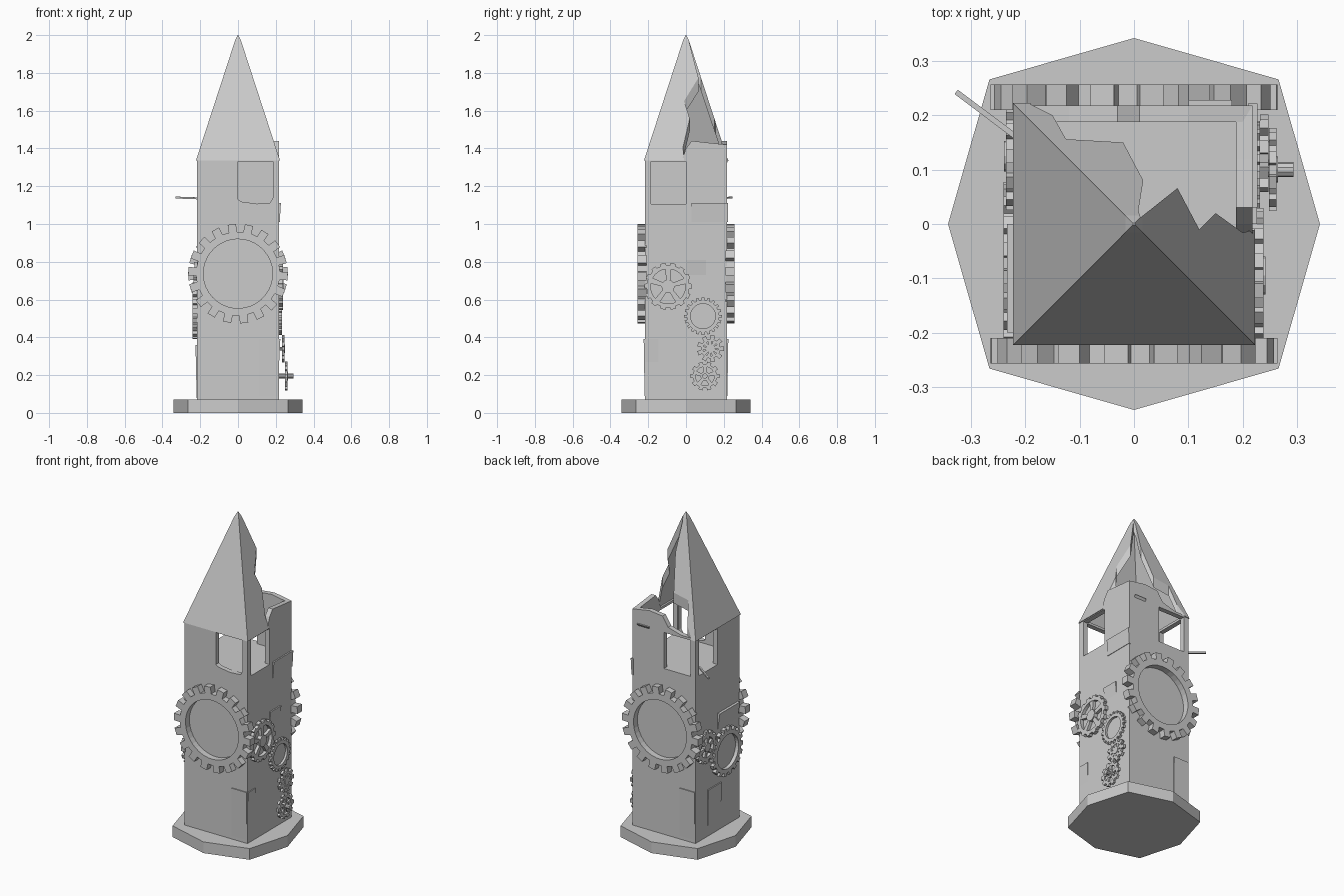
import bpy, bmesh, math
from mathutils import Matrix, Vector

if "Cube" in bpy.data.objects:
    bpy.data.objects.remove(bpy.data.objects["Cube"])

TAU = math.tau


def side(k):
    """Maps wall coordinates (u along, v up, w outward); 0 front, 1 right, 2 back, 3 left."""
    return Matrix.Rotation(k * TAU / 4, 4, 'Z') @ Matrix.Rotation(TAU / 4, 4, 'X')


def finish(bm, name, mat=Matrix()):
    bmesh.ops.transform(bm, matrix=mat, verts=bm.verts)
    bmesh.ops.recalc_face_normals(bm, faces=bm.faces)
    me = bpy.data.meshes.new(name)
    bm.to_mesh(me)
    bm.free()
    ob = bpy.data.objects.new(name, me)
    bpy.context.collection.objects.link(ob)
    return ob


def add_loft(bm, loops, closed=False):
    """Skins a list of equal point loops, capping the ends unless closed."""
    rings = [[bm.verts.new(p) for p in loop] for loop in loops]
    pairs = list(zip(rings, rings[1:])) + ([(rings[-1], rings[0])] if closed else [])
    for a, b in pairs:
        n = len(a)
        for i in range(n):
            j = (i + 1) % n
            bm.faces.new((a[i], a[j], b[j], b[i]))
    if not closed:
        bm.faces.new(rings[0][::-1])
        bm.faces.new(rings[-1])


def prism(name, pts, w0, w1, mat=Matrix()):
    bm = bmesh.new()
    add_loft(bm, [[(x, y, w) for x, y in pts] for w in (w0, w1)])
    return finish(bm, name, mat)


def circle(r, n, phase=0.0):
    return [(r * math.cos(TAU * i / n + phase), r * math.sin(TAU * i / n + phase)) for i in range(n)]


def gear(name, k, u, v, R, root, inner, teeth, w0, w1, spokes=0, hub=0.0, hub_w=0.0, phase=0.0):
    bm = bmesh.new()
    outer, hole = [], []
    for i in range(teeth):
        for f, r in ((-0.28, root), (-0.24, R), (0.24, R), (0.28, root)):
            a = (i + f) * TAU / teeth + phase
            outer.append((r * math.cos(a), r * math.sin(a)))
            hole.append((inner * math.cos(a), inner * math.sin(a)))
    add_loft(bm, [[(x, y, w) for x, y in loop] for loop, w in
                  ((outer, w0), (outer, w1), (hole, w1), (hole, w0))], closed=True)
    for i in range(spokes):
        a = i * TAU / spokes + phase + 0.3
        d, s = Vector((math.cos(a), math.sin(a))), Vector((-math.sin(a), math.cos(a)))
        t0, t1, r0, r1 = hub * 0.3, hub * 0.45, hub * 0.7, inner * 1.04
        q = [d * r0 - s * t0, d * r1 - s * t1, d * r1 + s * t1, d * r0 + s * t0]
        add_loft(bm, [[(p.x, p.y, w) for p in q] for w in (w0 + .002, w1 - .002)])
    if hub:
        add_loft(bm, [[(x, y, w) for x, y in circle(hub, 12)] for w in (w0, w1 + hub_w)])
    return finish(bm, name, side(k) @ Matrix.Translation((u, v, 0)))


# Octagonal plinth
prism("plinth", [((0.342 if i % 2 == 0 else 0.376) * math.cos(i * TAU / 8),
                  (0.342 if i % 2 == 0 else 0.376) * math.sin(i * TAU / 8)) for i in range(8)], 0, 0.07)

# Solid shaft up to the belfry floor
H = 0.218
prism("tower_shaft", [(-H, -H), (H, -H), (H, H), (-H, H)], 0.07, 1.105)

# Belfry walls, each with one window beside a corner post
def window(u0, u1):
    return [(u0, 1.1), (u0, 1.33), (u1, 1.33), (u1, 1.1)]

front = [(-H, 1.1), (0, 1.1), (0, 1.33), (.185, 1.33), (.185, 1.1), (H, 1.1), (H, 1.345), (-H, 1.345)]
prism("belfry_wall_front", front, .188, H, side(0))
prism("belfry_wall_left", [(-H, 1.1)] + window(-.185, 0) + [(H, 1.1), (H, 1.345), (-H, 1.345)],
      .188, H, side(3))
# Right and back walls rise into the broken corner
prism("belfry_wall_right", [(-H, 1.1)] + window(-.185, 0) +
      [(H, 1.1), (H, 1.42), (.12, 1.43), (.03, 1.44), (.0, 1.40), (-.02, 1.345), (-H, 1.345)],
      .188, H, side(1))
prism("belfry_wall_back", [(-H, 1.1), (0, 1.1)] + window(0, .185)[1:] +
      [(H, 1.1), (H, 1.345), (.12, 1.345), (.03, 1.37), (-.01, 1.43), (-.1, 1.44), (-H, 1.42)],
      .188, H, side(2))
# Broken sill under the front window
prism("front_sill", [(0, 1.1), (.185, 1.1), (.185, 1.14), (.17, 1.112), (.1, 1.107), (.02, 1.118), (0, 1.13)],
      .188, H, side(0))

# Hollow spire: inside tip, eaves, outside, blunt tip
bm = bmesh.new()
add_loft(bm, [[(sx * h, sy * h, z) for sx, sy in ((-1, -1), (1, -1), (1, 1), (-1, 1))]
              for h, z in ((.003, 1.93), (.203, 1.335), (.223, 1.335), (.016, 1.97), (.002, 2.0))])
spire = finish(bm, "spire")

# Jagged bite out of the spire
bite = prism("spire_cutter", [(.012, .012), (.08, .066), (.12, -.01), (.15, .02), (.2, -.016), (.26, .0),
                              (.26, .26), (-.195, .26), (-.19, .22), (-.15, .2), (-.125, .156),
                              (-.02, .15), (.017, .08), (.008, .025)], 1.25, 2.1)
bite.hide_render = True
mod = spire.modifiers.new("bite", 'BOOLEAN')
mod.operation = 'DIFFERENCE'
mod.solver = 'EXACT'
mod.object = bite
bpy.context.view_layer.objects.active = spire
bpy.ops.object.modifier_apply(modifier=mod.name)
bpy.data.objects.remove(bite)

# Large toothed rings on the front and back
for k, name in ((0, "front_ring_gear"), (2, "back_ring_gear")):
    gear(name, k, 0, .737, .264, .222, .183, 18, .21, .257, phase=-.05)

# Gear train on the right wall
gear("right_fan_gear", 1, -.095, .67, .125, .113, .092, 14, .215, .238, 5, .035, .004)
gear("right_ring_gear", 1, .09, .512, .1, .086, .066, 20, .215, .232)
gear("right_star_gear", 1, .13, .34, .072, .052, .040, 9, .232, .247, 9, .022, .002)
gear("right_spoked_gear", 1, .1, .195, .077, .064, .050, 10, .248, .262, 5, .024, .003)
prism("gear_axle", [(x + .1, y + .195) for x, y in circle(.014, 10)], .21, .293, side(1))
prism("star_gear_axle", [(x + .13, y + .34) for x, y in circle(.01, 8)], .21, .24, side(1))

# Gears on the left wall
gear("left_ring_gear", 3, .072, .54, .15, .13, .105, 18, .21, .24)
gear("left_spoked_gear", 3, -.125, .64, .1, .084, .062, 12, .21, .235, 6, .028, .004)

# Loose cladding plates: side, u range, v range, how far top and bottom stand out
plates = [
    (0, .11, .215, .09, .39, .224, .219), (2, .11, .215, .09, .39, .224, .219),
    (1, -.215, -.145, .25, .39, .224, .217), (3, -.1, .03, .08, .36, .225, .219),
    (1, 0, .105, .72, .81, .226, .217), (1, .03, .222, 1.01, 1.11, .227, .221),
    (3, 0, .2, .70, .80, .234, .219), (2, -.18, -.1, 1.325, 1.34, .228, .217),
]
for i, (k, u0, u1, v0, v1, wt, wb) in enumerate(plates):
    bm = bmesh.new()
    add_loft(bm, [[(u, v0, .21), (u, v0, wb), (u, v1, wt), (u, v1, .21)] for u in (u0, u1)])
    finish(bm, f"cladding_plate_{i + 1}", side(k))

# Bent rod poking out near the back left corner
a, b = Vector((-.19, .14, 1.135)), Vector((-.327, .243, 1.14))
n = Vector((.6, .8, 0)) * .005
up = Vector((0, 0, .005))
bm = bmesh.new()
add_loft(bm, [[p - n - up, p + n - up, p + n + up, p - n + up] for p in (a, b)])
finish(bm, "loose_rod")
